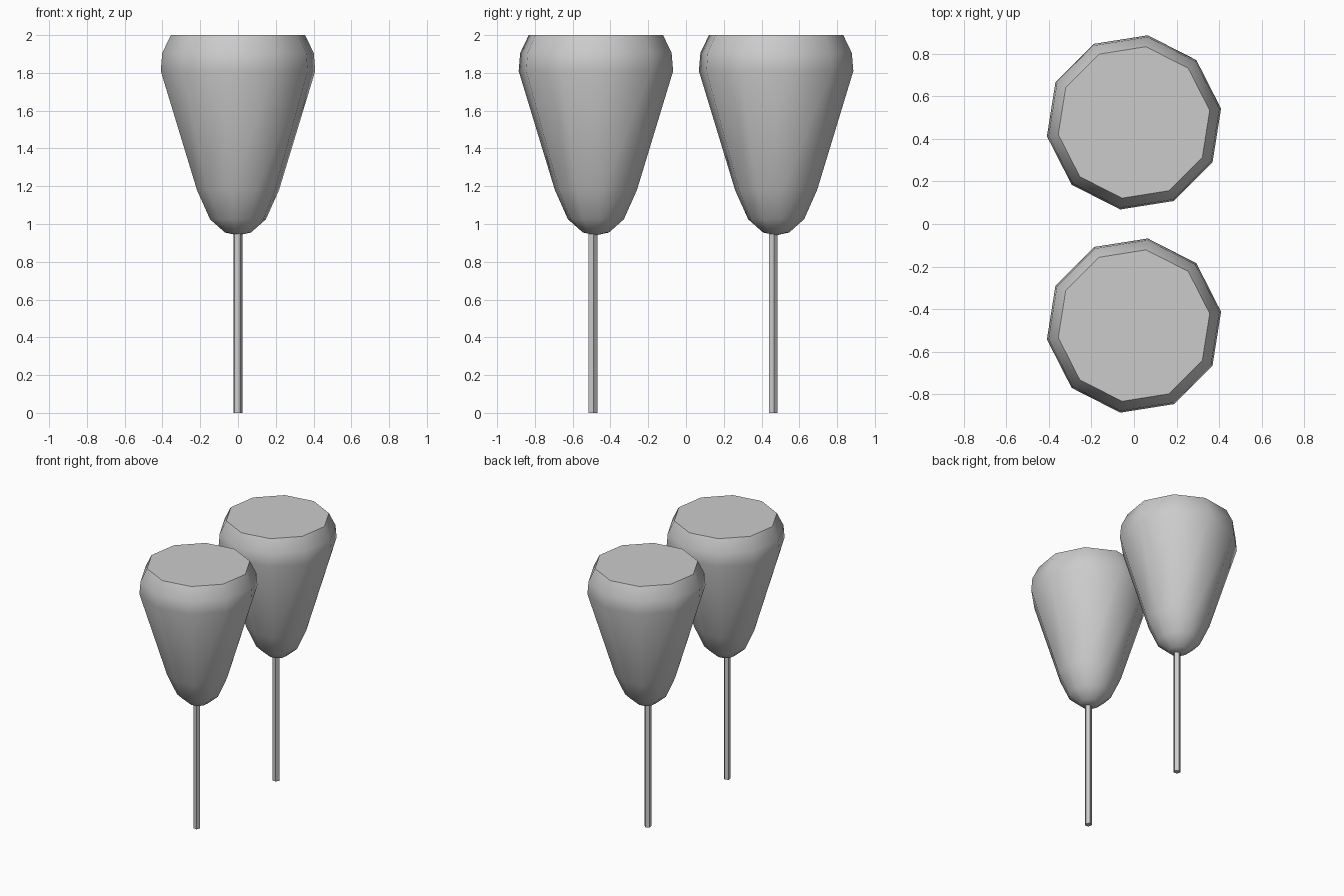
import bpy, bmesh, math

if "Cube" in bpy.data.objects:
    bpy.data.objects.remove(bpy.data.objects["Cube"])

# Crown outline as (radius, height), bottom to top
CROWN = [(0.07, 0.955), (0.15, 1.025), (0.22, 1.18),
         (0.414, 1.81), (0.406, 1.905), (0.36, 2.0)]


def lathe(name, profile, sides, location, turn=9, tip=None, smooth=None):
    """Spin a profile into a closed faceted solid, with an optional lower tip."""
    bm = bmesh.new()
    rings = []
    for r, z in profile:
        angles = [math.radians(turn + 360 * i / sides) for i in range(sides)]
        rings.append([bm.verts.new((r * math.cos(a), r * math.sin(a), z)) for a in angles])
    for low, high in zip(rings, rings[1:]):
        for i in range(sides):
            j = (i + 1) % sides
            bm.faces.new((low[i], low[j], high[j], high[i]))
    bm.faces.new(rings[-1])
    if tip is None:
        bm.faces.new(rings[0][::-1])
    else:
        point = bm.verts.new((0, 0, tip))
        for i in range(sides):
            bm.faces.new((point, rings[0][(i + 1) % sides], rings[0][i]))
    mesh = bpy.data.meshes.new(name)
    bm.to_mesh(mesh)
    bm.free()
    obj = bpy.data.objects.new(name, mesh)
    obj.location = location
    bpy.context.collection.objects.link(obj)
    if smooth:
        bpy.ops.object.select_all(action='DESELECT')
        obj.select_set(True)
        bpy.context.view_layer.objects.active = obj
        bpy.ops.object.shade_smooth_by_angle(angle=math.radians(smooth))
    return obj


# Two matching trees: flat-topped crown on a thin trunk
for label, y in (("front", -0.477), ("back", 0.477)):
    lathe(label + "_crown", CROWN, 10, (0, y, 0), tip=0.94, smooth=50)
    lathe(label + "_trunk", [(0.025, 0), (0.025, 1.0)], 5, (-0.001, y - 0.016, 0))
